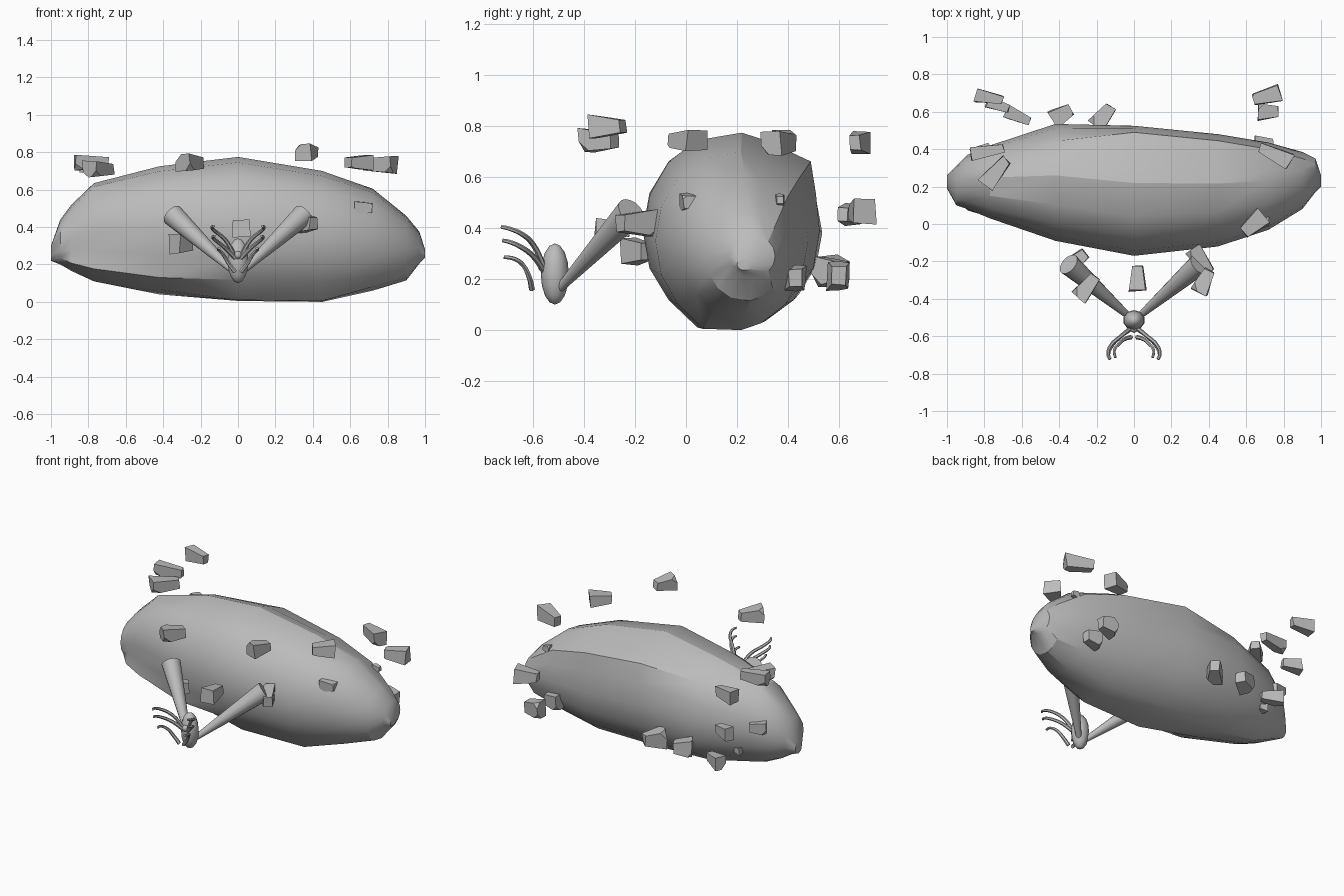
import bpy, bmesh, math, random
from mathutils import Vector, Matrix

if "Cube" in bpy.data.objects:
    bpy.data.objects.remove(bpy.data.objects["Cube"])

random.seed(4)
grey = bpy.data.materials.new("stone_grey")
grey.diffuse_color = (0.5, 0.5, 0.5, 1)
grey.use_nodes = True
grey.node_tree.nodes["Principled BSDF"].inputs["Base Color"].default_value = grey.diffuse_color


def finish(name, bm, smooth=None):
    bmesh.ops.recalc_face_normals(bm, faces=bm.faces)
    me = bpy.data.meshes.new(name)
    bm.to_mesh(me)
    bm.free()
    ob = bpy.data.objects.new(name, me)
    bpy.context.collection.objects.link(ob)
    me.materials.append(grey)
    if smooth:
        shade(ob, smooth)
    return ob


def shade(ob, angle):
    bpy.ops.object.select_all(action='DESELECT')
    ob.select_set(True)
    bpy.context.view_layer.objects.active = ob
    bpy.ops.object.shade_smooth_by_angle(angle=math.radians(angle))


# Large boulder: 16-sided rings lofted along x (x, ymin, ymax, zmin, zmax)
stations = [(-1.0, .19, .26, .22, .3), (-.95, .1, .31, .2, .44),
            (-.89, .08, .37, .165, .52),
            (-.77, .03, .42, .11, .635), (-.42, -.09, .535, .04, .725),
            (0, -.17, .525, .005, .775), (.45, -.12, .48, .0, .7),
            (.72, -.03, .435, .06, .605), (.9, .08, .385, .115, .46),
            (.97, .17, .35, .205, .375), (1.0, .2, .26, .235, .28)]
bm = bmesh.new()
rings = []
for x, y0, y1, z0, z1 in stations:
    ring = []
    for i in range(16):
        a = math.tau * i / 16
        y = (y0 + y1) / 2 + (y1 - y0) / 2 * math.sin(a)
        z = (z0 + z1) / 2 + (z1 - z0) / 2 * math.cos(a)
        if i in (0, 8):
            y += .06 * (y1 - y0)
        if x >= 0 and x < .95:          # flattened back panel
            if i in (2, 3, 5):
                y = y1 - {2: .035, 3: .015, 5: .025}[i]
        if -.1 < x < .5 and i == 9:     # broad underside
            z = z0 + .005
        if -.9 < x < -.4 and i == 10:   # ridge above the underside
            y -= .05
            z -= .01
        ring.append(bm.verts.new((x, y, z)))
    rings.append(ring)
for a, b in zip(rings, rings[1:]):
    for i in range(16):
        j = (i + 1) % 16
        bm.faces.new((a[i], a[j], b[j], b[i]))
bm.faces.new(rings[0])
bm.faces.new(rings[-1])
finish("boulder", bm, 27)

# Loose rocks: jittered tapered blocks (centre, size, turn about z in degrees)
rocks = [((.67, .025, .5), (.1, .12, .085), 0),
         ((.02, -.29, .395), (.14, .095, .1), 90),
         ((.36, -.195, .42), (.17, .1, .11), -55),
         ((.375, -.305, .8), (.14, .1, .09), 65),
         ((-.25, -.335, .745), (.15, .1, .1), 50),
         ((-.3, -.19, .31), (.11, .1, .11), 40),
         ((-.785, .39, .745), (.19, .075, .09), 10),
         ((-.74, .275, .71), (.19, .1, .09), 50),
         ((.755, .37, .735), (.19, .09, .1), 155),
         ((.64, 0, .745), (.15, .11, .085), 220),
         ((.695, .43, .205), (.11, .09, .11), 0),
         ((.78, .37, .51), (.05, .04, .05), 0),
         ((-.775, .675, .735), (.15, .075, .095), -10),
         ((-.725, .635, .455), (.13, .07, .09), -20),
         ((-.62, .575, .21), (.14, .075, .09), -25),
         ((-.39, .585, .235), (.12, .11, .12), 30),
         ((-.165, .575, .23), (.14, .1, .12), 50),
         ((.71, .685, .465), (.15, .1, .1), 195),
         ((.715, .6, .215), (.11, .095, .12), 0),
         ((-.81, .39, .41), (.11, .09, .09), 30),
         ((-.68, .41, .23), (.05, .06, .05), 0)]
for n, (c, size, turn) in enumerate(rocks):
    bm = bmesh.new()
    bmesh.ops.create_cube(bm, size=1)
    for v in bm.verts:
        taper = .62 if v.co.x > 0 else 1
        v.co.y *= taper * random.uniform(.8, 1.05)
        v.co.z *= taper * random.uniform(.85, 1.05)
        v.co.x *= random.uniform(.85, 1.05)
    # chip two corners off
    for v in random.sample(list(bm.verts), 2):
        no = v.co.normalized()
        bmesh.ops.bisect_plane(bm, geom=bm.verts[:] + bm.edges[:] + bm.faces[:],
                               plane_co=no * .6, plane_no=no, clear_outer=True)
        bmesh.ops.holes_fill(bm, edges=[e for e in bm.edges if e.is_boundary])
    bm.transform(Matrix.Translation(c) @ Matrix.Rotation(math.radians(turn), 4, 'Z')
                 @ Matrix.Diagonal((*size, 1)))
    finish(f"loose_rock_{n + 1}", bm)

# Small pod in front
bm = bmesh.new()
bmesh.ops.create_uvsphere(bm, u_segments=10, v_segments=8, radius=1,
                          matrix=Matrix.Translation((0, -.515, .22))
                          @ Matrix.Diagonal((.058, .055, .12, 1)))
finish("pod", bm, 50)
bm = bmesh.new()
bmesh.ops.create_uvsphere(bm, u_segments=8, v_segments=6, radius=.022,
                          matrix=Matrix.Translation((0, -.56, .25)))
finish("pod_knob", bm, 50)

# Flared horns and curved ribs on both sides
ribs = [[(.015, -.555, .24), (.07, -.60, .335), (.125, -.65, .38), (.14, -.70, .4), (.13, -.725, .405)],
        [(.015, -.56, .235), (.07, -.60, .29), (.12, -.655, .33), (.135, -.70, .348), (.125, -.72, .352)],
        [(.015, -.605, .16), (.05, -.615, .205), (.08, -.64, .255), (.105, -.675, .28), (.1, -.715, .287)]]
for side, s in (("left", -1), ("right", 1)):
    a, b = Vector((s * .02, -.5, .16)), Vector((s * .35, -.215, .465))
    d = b - a
    bm = bmesh.new()
    bmesh.ops.create_cone(bm, cap_ends=True, segments=16, radius1=.016, radius2=.06,
                          depth=d.length,
                          matrix=Matrix.Translation((a + b) / 2)
                          @ d.to_track_quat('Z', 'Y').to_matrix().to_4x4())
    finish(f"{side}_horn", bm, 40)
    for n, pts in enumerate(ribs):
        cu = bpy.data.curves.new(f"{side}_rib_{n + 1}", 'CURVE')
        cu.dimensions = '3D'
        cu.bevel_depth = .012
        cu.bevel_resolution = 1
        cu.resolution_u = 4
        cu.use_fill_caps = True
        sp = cu.splines.new('BEZIER')
        sp.bezier_points.add(len(pts) - 1)
        for i, (p, q) in enumerate(zip(sp.bezier_points, pts)):
            p.co = (s * q[0], q[1], q[2])
            p.handle_left_type = p.handle_right_type = 'AUTO'
            p.radius = 1 - .1 * i
        cu.materials.append(grey)
        ob = bpy.data.objects.new(cu.name, cu)
        bpy.context.collection.objects.link(ob)
        bpy.ops.object.select_all(action='DESELECT')
        ob.select_set(True)
        bpy.context.view_layer.objects.active = ob
        bpy.ops.object.convert(target='MESH')
        shade(bpy.context.view_layer.objects.active, 50)
